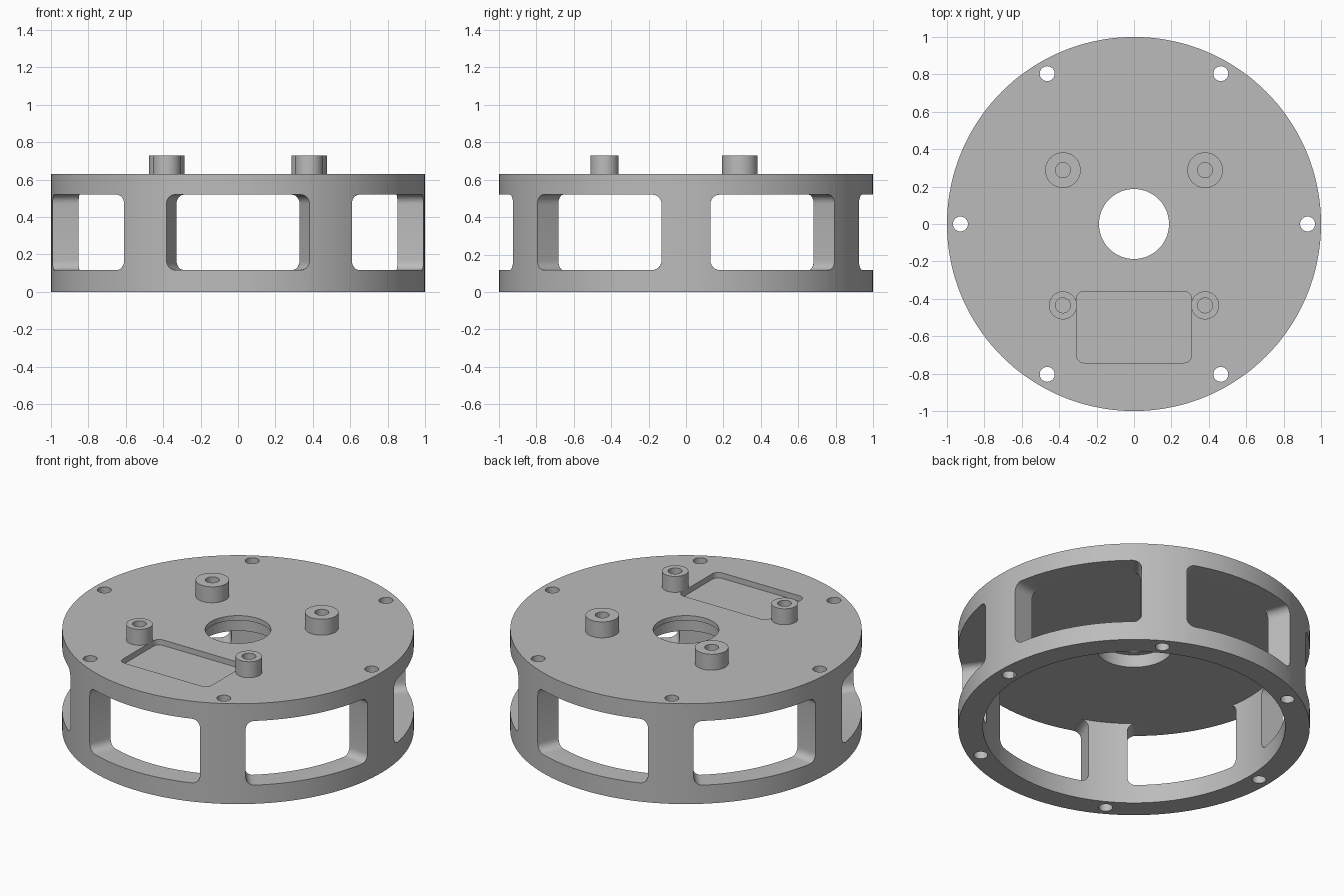
import bpy, bmesh, math

if "Cube" in bpy.data.objects:
    bpy.data.objects.remove(bpy.data.objects["Cube"])

gray = bpy.data.materials.new("plain_gray")
gray.diffuse_color = (0.50, 0.50, 0.50, 1)
gray.use_nodes = True
gray.node_tree.nodes["Principled BSDF"].inputs["Base Color"].default_value = gray.diffuse_color


def make_object(name, bm):
    bmesh.ops.recalc_face_normals(bm, faces=bm.faces)
    mesh = bpy.data.meshes.new(name)
    bm.to_mesh(mesh)
    bm.free()
    mesh.materials.append(gray)
    obj = bpy.data.objects.new(name, mesh)
    bpy.context.collection.objects.link(obj)
    return obj


def lathe(name, profile, segments, center=(0, 0)):
    """Spin a closed (radius, z) profile around a vertical axis."""
    bm = bmesh.new()
    rings = []
    for i in range(segments):
        a = 2 * math.pi * i / segments
        rings.append([bm.verts.new((center[0] + r * math.cos(a),
                                    center[1] + r * math.sin(a), z)) for r, z in profile])
    n = len(profile)
    for i in range(segments):
        p, q = rings[i], rings[(i + 1) % segments]
        for j in range(n):
            k = (j + 1) % n
            bm.faces.new((p[j], q[j], q[k], p[k]))
    return make_object(name, bm)


def rounded_rect(x0, x1, y0, y1, rx, ry, steps=6):
    pts = []
    corners = [(x1 - rx, y1 - ry), (x0 + rx, y1 - ry), (x0 + rx, y0 + ry), (x1 - rx, y0 + ry)]
    for c, (cx, cy) in enumerate(corners):
        for s in range(steps + 1):
            a = math.pi / 2 * (c + s / steps)
            pts.append((cx + rx * math.cos(a), cy + ry * math.sin(a)))
    return pts


def loft(name, loop_a, loop_b):
    """Closed solid between two matching loops."""
    bm = bmesh.new()
    a = [bm.verts.new(p) for p in loop_a]
    b = [bm.verts.new(p) for p in loop_b]
    bm.faces.new(a)
    bm.faces.new(b)
    for i in range(len(a)):
        j = (i + 1) % len(a)
        bm.faces.new((a[i], a[j], b[j], b[i]))
    return make_object(name, bm)


def activate(obj):
    bpy.ops.object.select_all(action='DESELECT')
    obj.select_set(True)
    bpy.context.view_layer.objects.active = obj


def cut(target, cutter):
    activate(target)
    mod = target.modifiers.new("cut", 'BOOLEAN')
    mod.operation, mod.solver, mod.object = 'DIFFERENCE', 'EXACT', cutter
    bpy.ops.object.modifier_apply(modifier=mod.name)
    bpy.data.objects.remove(cutter)


def smooth(obj):
    activate(obj)
    bpy.ops.object.shade_smooth_by_angle(angle=math.radians(30))


# Drum housing: side ring, top plate, stepped centre bore
housing = lathe("housing", [(0.86, 0), (1, 0), (1, 0.63), (0.187, 0.63), (0.187, 0.60),
                            (0.217, 0.60), (0.217, 0.52), (0.86, 0.52)], 144)

# Six windows with radial side walls and rounded corners
half = math.radians(22.5)
window = rounded_rect(-half, half, 0.117, 0.52, 0.05, 0.05)
for k in range(6):
    turn = math.radians(60 * k - 90)

    def ring(d):
        out = []
        for a, z in window:
            u, v = d, d * math.tan(a)
            out.append((u * math.cos(turn) - v * math.sin(turn),
                        u * math.sin(turn) + v * math.cos(turn), z))
        return out
    cut(housing, loft("window_cutter", ring(0.72), ring(1.1)))

# Six screw holes through the pillars
for k in range(6):
    a = math.radians(60 * k)
    cx, cy = 0.928 * math.cos(a), 0.928 * math.sin(a)
    circle = [(cx + 0.04 * math.cos(math.tau * i / 32),
               cy + 0.04 * math.sin(math.tau * i / 32)) for i in range(32)]
    cut(housing, loft("hole_cutter", [(x, y, -0.1) for x, y in circle],
                      [(x, y, 0.8) for x, y in circle]))

# Shallow rectangular pocket in the top plate
pocket = rounded_rect(-0.308, 0.308, -0.742, -0.36, 0.04, 0.04)
cut(housing, loft("pocket_cutter", [(x, y, 0.595) for x, y in pocket],
                  [(x, y, 0.7) for x, y in pocket]))
smooth(housing)

# Four standoffs with blind holes
for label, y, radius in (("front", -0.435, 0.075), ("back", 0.288, 0.095)):
    for side, x in (("left", -0.38), ("right", 0.38)):
        smooth(lathe(f"{label}_{side}_standoff",
                     [(0.04, 0.596), (radius, 0.596), (radius, 0.73), (0.04, 0.73)],
                     48, (x, y)))
